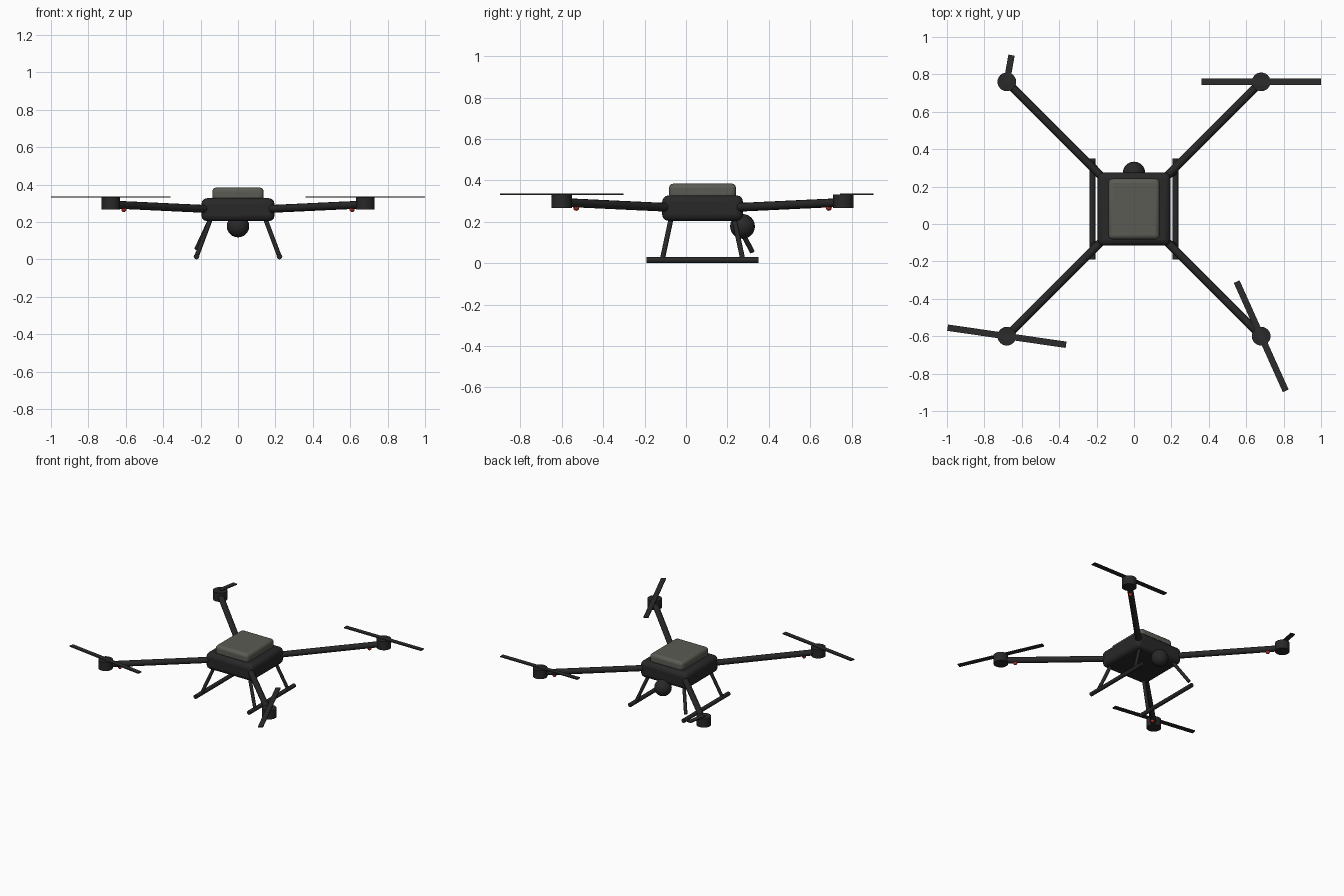
import bpy
import math
from mathutils import Vector

cube = bpy.data.objects.get("Cube")
if cube:
    bpy.data.objects.remove(cube, do_unlink=True)


def material(name, r, g, b):
    m = bpy.data.materials.new(name)
    m.use_nodes = True
    m.diffuse_color = (r, g, b, 1)
    bsdf = next(n for n in m.node_tree.nodes if n.type == 'BSDF_PRINCIPLED')
    bsdf.inputs["Base Color"].default_value = (r, g, b, 1)
    bsdf.inputs["Roughness"].default_value = 0.7
    return m


black = material("matte black", 0.021, 0.021, 0.022)
charcoal = material("blade charcoal", 0.025, 0.025, 0.025)
grey = material("battery grey", 0.105, 0.105, 0.09)
red = material("lamp red", 0.4, 0.025, 0.018)


def finish(name, mat, smooth=True):
    ob = bpy.context.object
    ob.name = ob.data.name = name
    ob.data.materials.append(mat)
    if smooth:
        bpy.ops.object.shade_smooth_by_angle(angle=math.radians(40))
    return ob


def box(name, mat, centre, size, bevel=0.0, turn=0.0):
    bpy.ops.mesh.primitive_cube_add(size=1, location=centre)
    ob = bpy.context.object
    ob.scale = size
    bpy.ops.object.transform_apply(location=False, rotation=False, scale=True)
    ob.rotation_euler.z = turn
    finish(name, mat, bevel > 0)
    if bevel:
        mod = ob.modifiers.new("rounded edges", 'BEVEL')
        mod.width = bevel
        mod.segments = 3
    return ob


def rod(name, mat, start, end, radius, sides=12):
    a, b = Vector(start), Vector(end)
    bpy.ops.mesh.primitive_cylinder_add(
        vertices=sides, radius=radius, depth=(b - a).length, location=(a + b) / 2)
    ob = bpy.context.object
    ob.rotation_euler = (b - a).to_track_quat('Z', 'Y').to_euler()
    return finish(name, mat)


def ball(name, mat, centre, radius, segments=24):
    bpy.ops.mesh.primitive_uv_sphere_add(
        segments=segments, ring_count=segments // 2, radius=radius, location=centre)
    return finish(name, mat)


MID = 0.08    # middle of the airframe along y
REACH = 0.68  # motor distance from the middle on each axis

# Body, battery and camera ball
box("body", black, (0, MID, 0.266), (0.39, 0.39, 0.123), 0.03)
box("battery", grey, (0, MID, 0.348), (0.274, 0.324, 0.074), 0.022)
ball("camera_ball", black, (0, 0.273, 0.178), 0.06)

# Blade angle and extent either side of its hub; one blade is snapped short
blades = {
    (1, 1): (0, -0.32, 0.32),
    (-1, -1): (-8.2, -0.32, 0.32),
    (1, -1): (-65.8, -0.32, 0.32),
    (-1, 1): (80, 0.0, 0.145),
}

# Arms with motors, lamps and propellers
for (sx, sy), (angle, low, high) in blades.items():
    tag = ("left" if sx > 0 else "right") + "_" + ("back" if sy > 0 else "front")

    def at(d, z):
        return (sx * d, MID + sy * d, z)

    rod("arm_" + tag, black, at(0.15, 0.269), at(REACH, 0.294), 0.021)
    rod("motor_" + tag, black, at(REACH, 0.267), at(REACH, 0.332), 0.05, 24)
    ball("lamp_" + tag, red, at(0.61, 0.267), 0.014, 12)
    turn = math.radians(angle)
    mid = (low + high) / 2
    hub = Vector(at(REACH, 0.334))
    offset = Vector((math.cos(turn), math.sin(turn), 0)) * mid
    box("propeller_" + tag, charcoal, hub + offset, (high - low, 0.034, 0.007), 0, turn)

# Landing gear: two skids, four legs, one leg bent away from its skid
for sx, side in ((1, "left"), (-1, "right")):
    rod("skid_" + side, black, (sx * 0.222, MID - 0.27, 0.015),
        (sx * 0.222, MID + 0.27, 0.015), 0.015)
    for sy, end in ((-1, "front"), (1, "back")):
        foot = (sx * 0.222, MID + sy * 0.195, 0.015)
        if sx < 0 and sy > 0:
            foot = (sx * 0.222, 0.32, 0.055)
        rod("leg_" + side + "_" + end, black,
            (sx * 0.143, MID + sy * 0.15, 0.225), foot, 0.012)
